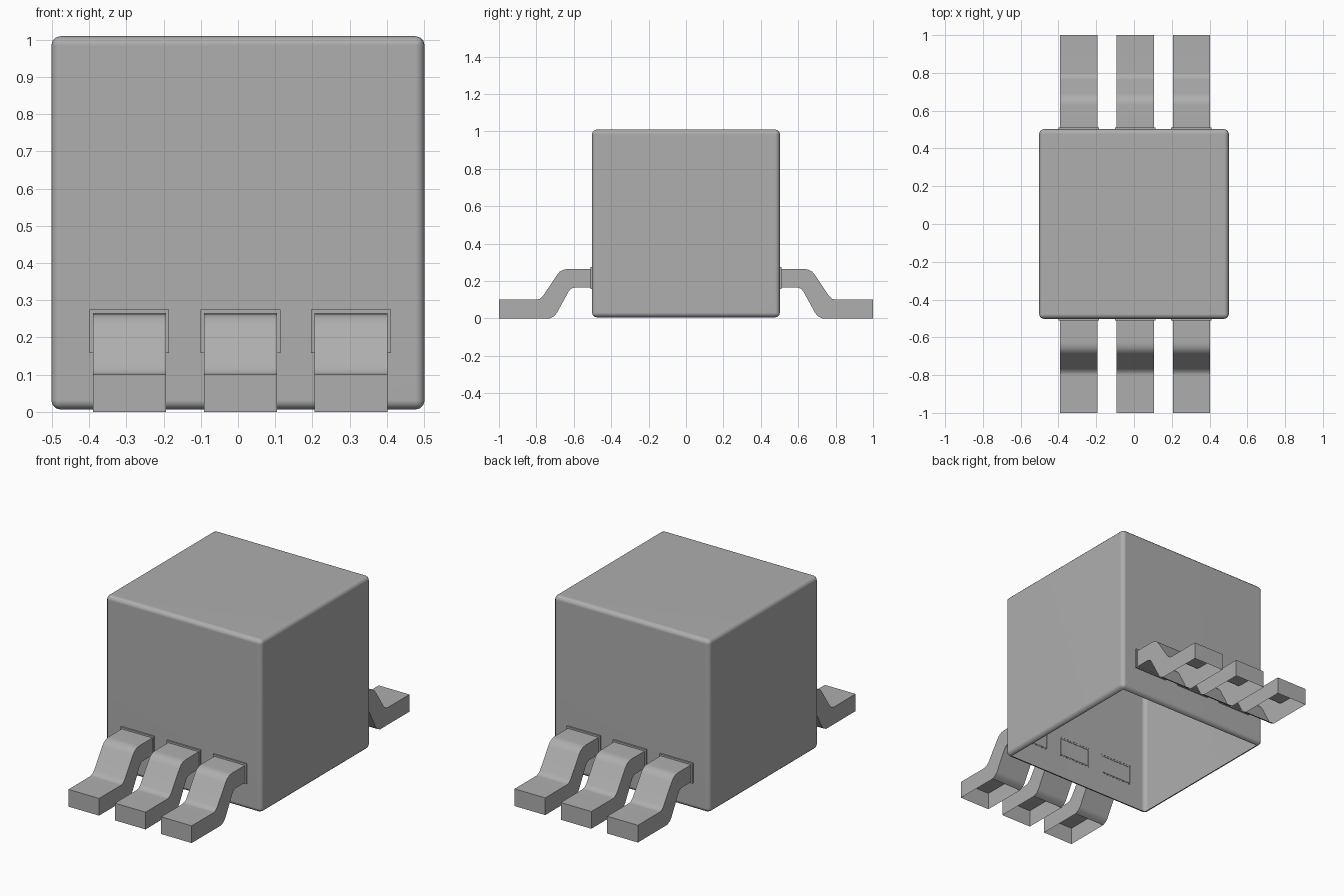
import bpy, bmesh
from math import radians

if "Cube" in bpy.data.objects:
    bpy.data.objects.remove(bpy.data.objects["Cube"])

# Dark grey shared by body and leads
GREY = bpy.data.materials.new("dark_grey")
GREY.diffuse_color = (.425, .425, .425, 1)
GREY.use_nodes = True
GREY.node_tree.nodes["Principled BSDF"].inputs["Base Color"].default_value = GREY.diffuse_color


def finish(bm, name, mirror=False):
    mesh = bpy.data.meshes.new(name)
    bm.to_mesh(mesh)
    bm.free()
    mesh.materials.append(GREY)
    ob = bpy.data.objects.new(name, mesh)
    bpy.context.collection.objects.link(ob)
    bpy.ops.object.select_all(action='DESELECT')
    ob.select_set(True)
    bpy.context.view_layer.objects.active = ob
    bpy.ops.object.shade_smooth_by_angle(angle=radians(35))
    if mirror:  # repeat at the back
        mod = ob.modifiers.new("mirror", 'MIRROR')
        mod.use_axis = (False, True, False)
        mod.use_mirror_merge = False
    # keep the large faces evenly shaded
    wn = ob.modifiers.new("weighted_normals", 'WEIGHTED_NORMAL')
    wn.keep_sharp = True
    return ob


def box(x0, x1, y0, y1, z0, z1):
    bm = bmesh.new()
    bmesh.ops.create_cube(bm, size=1)
    for v in bm.verts:
        v.co.x = x0 + (v.co.x + .5) * (x1 - x0)
        v.co.y = y0 + (v.co.y + .5) * (y1 - y0)
        v.co.z = z0 + (v.co.z + .5) * (z1 - z0)
    return bm


def remove_faces(bm, test):
    bm.normal_update()
    doomed = [f for f in bm.faces if test(f)]
    bmesh.ops.delete(bm, geom=doomed, context='FACES')


# Chip body: rounded cube, hollow and open underneath
bm = box(-.502, .502, -.502, .502, .006, 1.01)
bmesh.ops.bevel(bm, geom=bm.edges[:], offset=.025, segments=3,
                profile=.5, affect='EDGES')
remove_faces(bm, lambda f: f.normal.z < -.99 and f.calc_area() > .5)
finish(bm, "chip_body")

# Bent lead profile as (outward distance, height)
PROFILE = [(1, .1), (.80, .1), (.782, .105), (.765, .12), (.69, .232),
           (.675, .25), (.655, .261), (.63, .265), (.5, .265),
           (.5, .165), (.595, .165), (.613, .16), (.627, .145),
           (.69, .03), (.705, .012), (.73, 0), (1, 0)]
WIDTH = .197

for i, cx in enumerate((-.292, .007, .304)):
    # Lead: extruded profile, open under the foot and inside the body
    bm = bmesh.new()
    face = bm.faces.new([bm.verts.new((cx - WIDTH / 2, -d, z))
                         for d, z in PROFILE])
    ext = bmesh.ops.extrude_face_region(bm, geom=[face])
    for v in ext["geom"]:
        if isinstance(v, bmesh.types.BMVert):
            v.co.x += WIDTH
    bmesh.ops.recalc_face_normals(bm, faces=bm.faces[:])
    remove_faces(bm, lambda f: all(v.co.z < .001 for v in f.verts)
                 or all(v.co.y > -.501 for v in f.verts))
    finish(bm, f"lead_{i + 1}", mirror=True)

    # Collar: thin raised frame where the lead leaves the body
    bm = box(cx - .108, cx + .107, -.511, -.501, .158, .275)
    remove_faces(bm, lambda f: f.normal.y > .9)
    finish(bm, f"lead_collar_{i + 1}", mirror=True)
